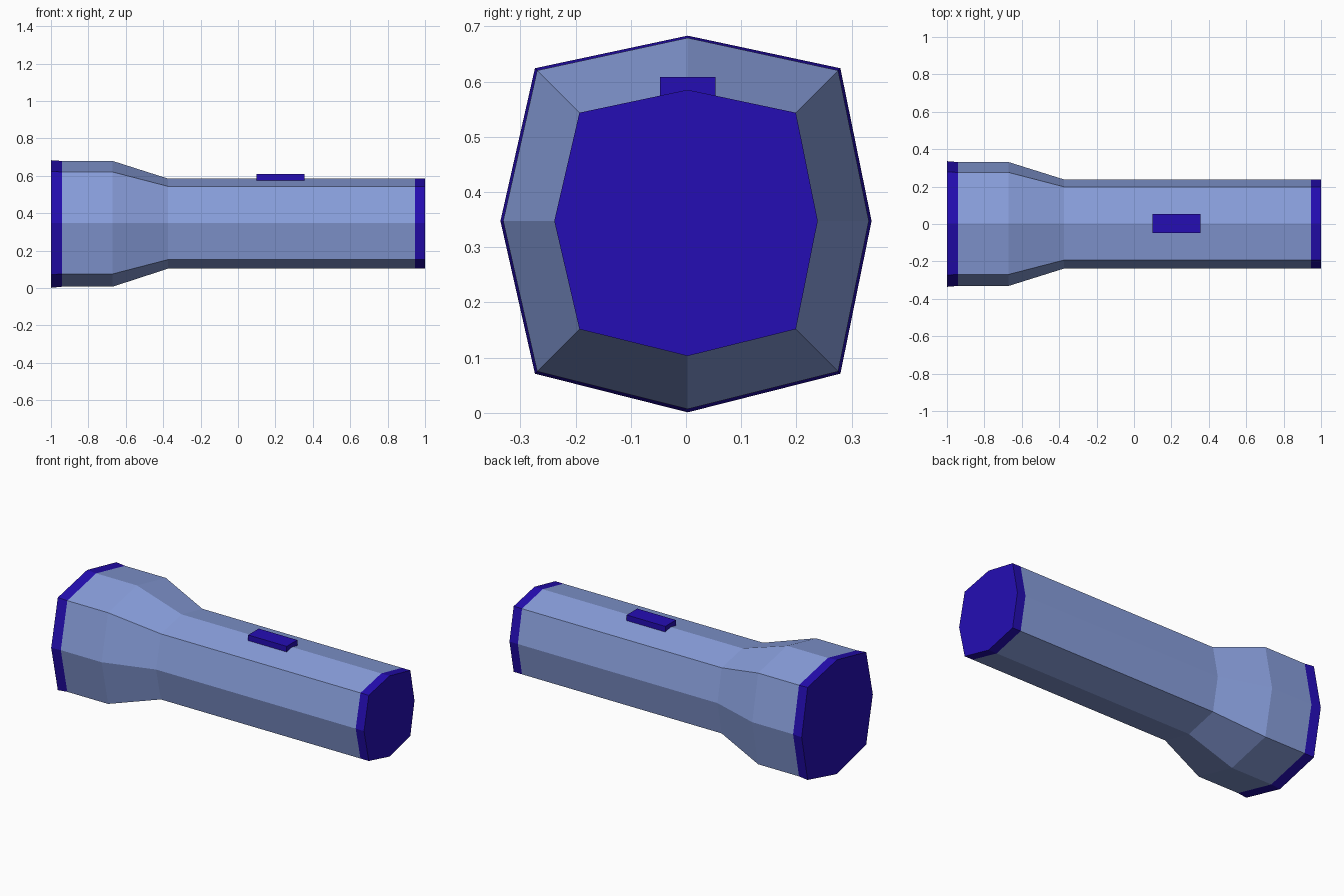
import bpy
import bmesh

if "Cube" in bpy.data.objects:
    bpy.data.objects.remove(bpy.data.objects["Cube"])


def material(name, rgb):
    m = bpy.data.materials.new(name)
    m.diffuse_color = (*rgb, 1.0)
    m.use_nodes = True
    m.node_tree.nodes["Principled BSDF"].inputs["Base Color"].default_value = m.diffuse_color
    return m


BLUE = material("light blue", (0.254, 0.352, 0.730))
INDIGO = material("deep indigo", (0.018, 0.004, 0.456))


def finish(name, bm, mat):
    mesh = bpy.data.meshes.new(name)
    bm.to_mesh(mesh)
    bm.free()
    mesh.materials.append(mat)
    obj = bpy.data.objects.new(name, mesh)
    bpy.context.collection.objects.link(obj)
    return obj


def ring(bm, x, ry, rz, d, cz):
    """Squarish octagon across x: points on the axes plus four corners."""
    oy, oz = 0.003, 0.3475     # centre of the corner points
    pts = [(ry, oz), (oy + d, oz + d), (oy, cz + rz), (oy - d, oz + d),
           (-ry, oz), (oy - d, oz - d), (oy, cz - rz), (oy + d, oz - d)]
    return [bm.verts.new((x, y, z)) for y, z in pts]


def loft(name, sections, mat, close_start=False, close_end=False):
    bm = bmesh.new()
    rings = [ring(bm, x, *size) for x, size in sections]
    for a, b in zip(rings, rings[1:]):
        for i in range(8):
            j = (i + 1) % 8
            bm.faces.new((a[i], a[j], b[j], b[i]))
    if close_start:
        bm.faces.new(rings[0][::-1])
    if close_end:
        bm.faces.new(rings[-1])
    return finish(name, bm, mat)


# cross-section sizes: half width, half height, corner offset, centre height
RIM = (0.336, 0.341, 0.2765, 0.342)
HEAD = (0.331, 0.336, 0.2725, 0.343)
TUBE = (0.2385, 0.241, 0.196, 0.344)

# main body: wide head, tapering neck and long handle
loft("body", [(-0.94, HEAD), (-0.67, HEAD), (-0.375, TUBE), (0.945, TUBE)], BLUE)
# front lens rim and tail cap
loft("lens_rim", [(-1.0, RIM), (-0.94, HEAD)], INDIGO, close_start=True)
loft("tail_cap", [(0.945, TUBE), (1.0, TUBE)], INDIGO, close_end=True)

# slide switch sitting across the top ridge
bm = bmesh.new()
bmesh.ops.create_cube(bm, size=1.0)
for v in bm.verts:
    v.co = (0.2275 + v.co.x * 0.255, 0.003 + v.co.y * 0.10, 0.589 + v.co.z * 0.038)
finish("switch", bm, INDIGO)
